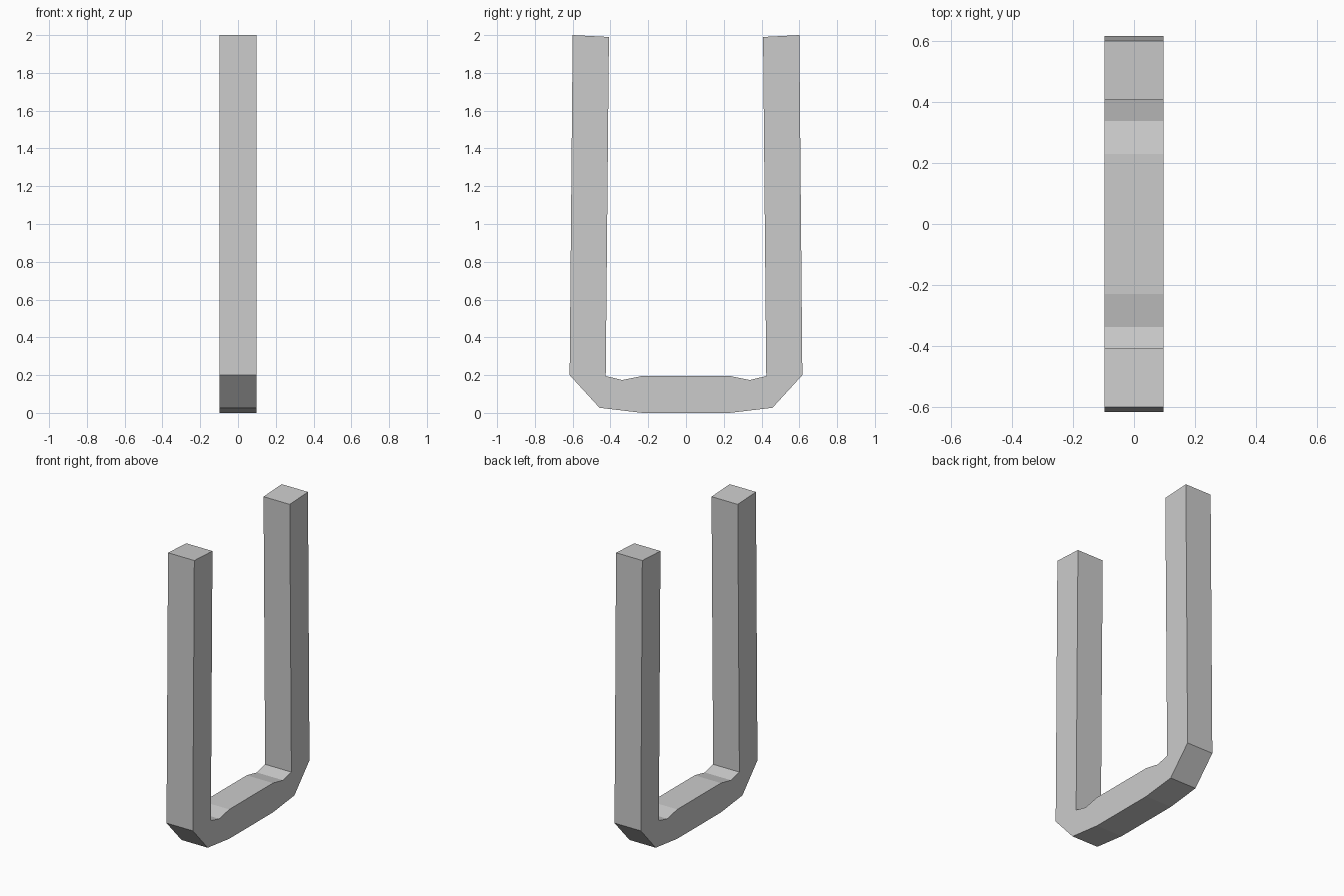
import bpy
import bmesh

if "Cube" in bpy.data.objects:
    bpy.data.objects.remove(bpy.data.objects["Cube"])

HALF_WIDTH = 0.097

# Cross-sections along the right half: (outer y, z), (inner y, z)
half = [
    ((0.60, 2.00), (0.408, 1.99)),
    ((0.616, 0.20), (0.425, 0.195)),
    ((0.458, 0.027), (0.337, 0.174)),
    ((0.23, 0.00), (0.23, 0.196)),
]
mirrored = [((-o[0], o[1]), (-i[0], i[1])) for o, i in reversed(half)]

# Square bar swept through the sections to form the U
bm = bmesh.new()
rings = []
for (oy, oz), (iy, iz) in half + mirrored:
    corners = [(-HALF_WIDTH, oy, oz), (HALF_WIDTH, oy, oz),
               (HALF_WIDTH, iy, iz), (-HALF_WIDTH, iy, iz)]
    rings.append([bm.verts.new(c) for c in corners])

for a, b in zip(rings, rings[1:]):
    for k in range(4):
        n = (k + 1) % 4
        bm.faces.new((a[k], a[n], b[n], b[k]))

# Flat caps on the two arm tips
bm.faces.new(rings[0])
bm.faces.new(rings[-1])
bmesh.ops.recalc_face_normals(bm, faces=bm.faces[:])

mesh = bpy.data.meshes.new("u_shaped_bar")
bm.to_mesh(mesh)
bm.free()
bpy.context.collection.objects.link(bpy.data.objects.new("u_shaped_bar", mesh))
